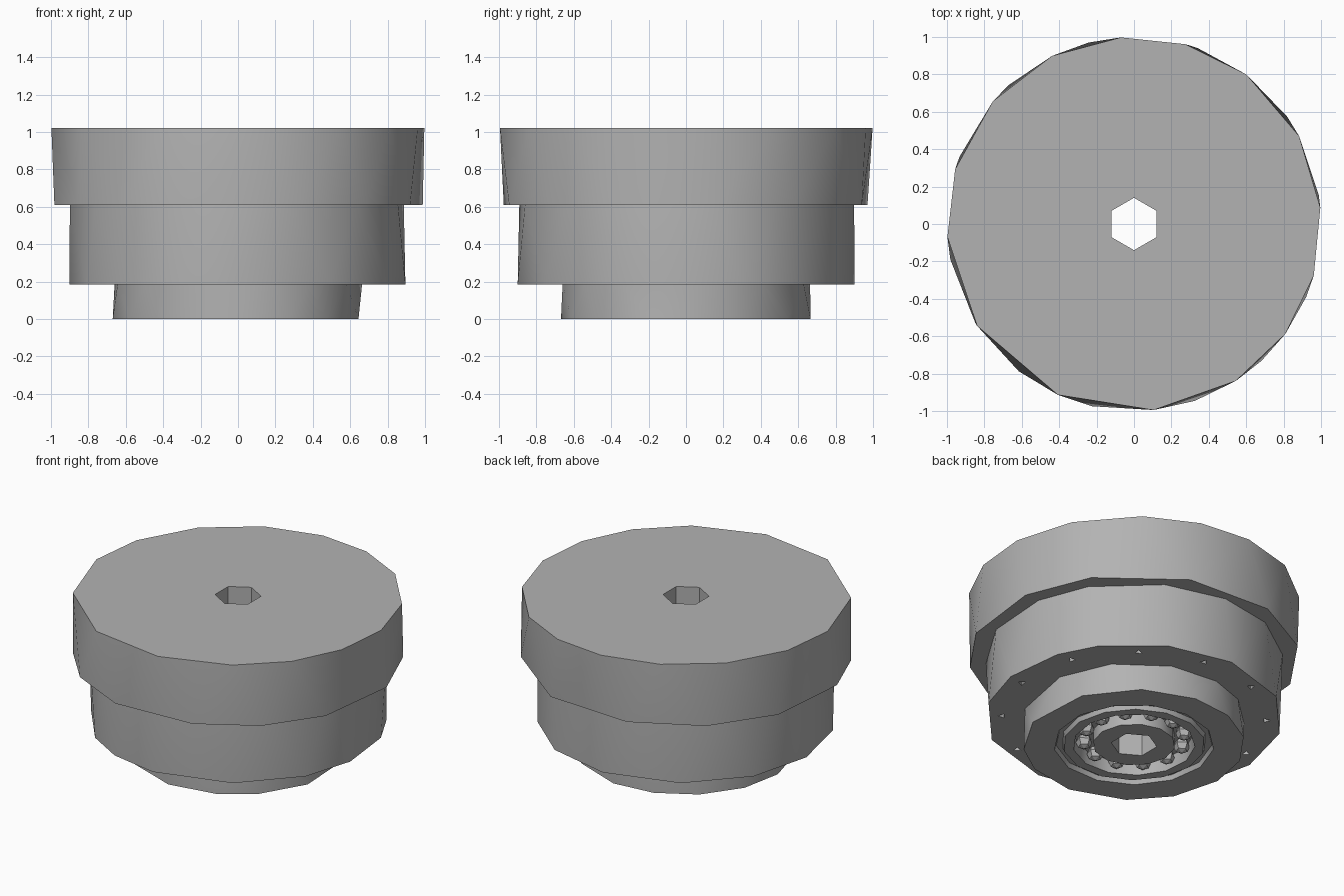
import bpy
import bmesh
from math import radians, cos, sin, pi

if "Cube" in bpy.data.objects:
    bpy.data.objects.remove(bpy.data.objects["Cube"], do_unlink=True)

grey = bpy.data.materials.new("mid_grey")
grey.use_nodes = True
tone = (0.45, 0.45, 0.45, 1)
grey.diffuse_color = tone
grey.node_tree.nodes["Principled BSDF"].inputs["Base Color"].default_value = tone


def even(count, start=0):
    return [start + i * 360 / count for i in range(count)]


def add_ring(bm, radius, z, angles):
    """A loop of vertices on a circle, as sorted (angle, vertex) pairs."""
    return [(a, bm.verts.new((radius * cos(radians(a)), radius * sin(radians(a)), z)))
            for a in sorted(a % 360 for a in angles)]


def skin(bm, low, high):
    """Triangulate between two loops whose corners do not line up."""
    start = min(range(len(high)), key=lambda k: abs((high[k][0] - low[0][0] + 180) % 360 - 180))
    high = high[start:] + high[:start]

    def unwrap(loop, base):
        angles = [base]
        for k in range(1, len(loop) + 1):
            step = (loop[k % len(loop)][0] - loop[k - 1][0]) % 360
            angles.append(angles[-1] + step)
        return angles

    la = unwrap(low, 0)
    ha = unwrap(high, (high[0][0] - low[0][0] + 180) % 360 - 180)
    i = j = 0
    while i < len(low) or j < len(high):
        a, b = low[i % len(low)][1], high[j % len(high)][1]
        if j == len(high) or (i < len(low) and la[i + 1] <= ha[j + 1]):
            i += 1
            bm.faces.new((a, low[i % len(low)][1], b))
        else:
            j += 1
            bm.faces.new((a, high[j % len(high)][1], b))


def finish(bm, name, smooth=0):
    bmesh.ops.recalc_face_normals(bm, faces=bm.faces)
    mesh = bpy.data.meshes.new(name)
    bm.to_mesh(mesh)
    bm.free()
    obj = bpy.data.objects.new(name, mesh)
    bpy.context.collection.objects.link(obj)
    mesh.materials.append(grey)
    if smooth:
        shade(obj, smooth)
    return obj


def shade(obj, angle):
    bpy.ops.object.select_all(action="DESELECT")
    obj.select_set(True)
    bpy.context.view_layer.objects.active = obj
    bpy.ops.object.shade_smooth_by_angle(angle=radians(angle))


# Corner angles of the uneven tiers
top_rim = [5, 28, 53, 74, 94, 116, 139, 163, 184, 213, 246, 276, 303, 324, 344]
top_foot = [9, 35, 70, 104, 132, 159, 191, 212, 232, 257, 289, 313, 337]
mid_rim = [10, 32, 62, 88, 112, 138, 160, 182, 212, 240, 262, 287, 315, 342]
mid_foot = [19, 36, 63, 91, 123, 152, 179, 206, 231, 249, 270, 303, 332, 354]
low_rim = [8, 38, 70, 98, 120, 146, 170, 196, 222, 250, 280, 305, 330]
low_foot = [22, 54, 84, 108, 132, 157, 181, 209, 234, 266, 294, 315, 344]
hexagon = even(6, 30)

# Turned body: tiers outside, seal groove and ball race below, bore through
profile = [
    (0.14, 1.02, hexagon), (1.0, 1.02, top_rim),
    (1.0, 0.61, top_foot), (0.9, 0.61, mid_rim),
    (0.9, 0.185, mid_foot), (0.67, 0.185, low_rim),
    (0.67, 0.0, low_foot),
    (0.485, 0.0, even(13, 8)), (0.475, 0.03, even(13, 8)),
    (0.44, 0.03, even(14)), (0.43, 0.0, even(14)),
    (0.37, 0.0, even(13, 5)), (0.36, 0.08, even(13, 5)),
    (0.25, 0.08, even(12)), (0.25, 0.0, even(12)),
    (0.14, 0.0, hexagon),
]
bm = bmesh.new()
rings = [add_ring(bm, *row) for row in profile]
for first, second in zip(rings, rings[1:] + rings[:1]):
    skin(bm, first, second)
body = finish(bm, "stepped_body")

# Ring of small three-sided holes under the middle tier
bm = bmesh.new()
for a in even(12, 22):
    rim = [add_ring(bm, 0.026, z, even(3, a)) for z in (0.1, 0.3)]
    skin(bm, *rim)
    for loop in rim:
        bm.faces.new([v for _, v in loop])
    bmesh.ops.translate(bm, verts=[v for loop in rim for _, v in loop],
                        vec=(0.8 * cos(radians(a)), 0.8 * sin(radians(a)), 0))
cutter = finish(bm, "hole_cutter")
cutter.hide_render = True
cut = body.modifiers.new("holes", "BOOLEAN")
cut.operation = "DIFFERENCE"
cut.solver = "EXACT"
cut.object = cutter
bpy.context.view_layer.objects.active = body
body.select_set(True)
bpy.ops.object.modifier_apply(modifier=cut.name)
bpy.data.objects.remove(cutter, do_unlink=True)
shade(body, 38)

# Faceted bearing balls sitting in the race
bm = bmesh.new()
for a in even(12, 10):
    ball = bmesh.ops.create_uvsphere(bm, u_segments=5, v_segments=4, radius=0.052)
    bmesh.ops.translate(bm, verts=ball["verts"],
                        vec=(0.307 * cos(radians(a)), 0.307 * sin(radians(a)), 0.055))
finish(bm, "bearing_balls")
